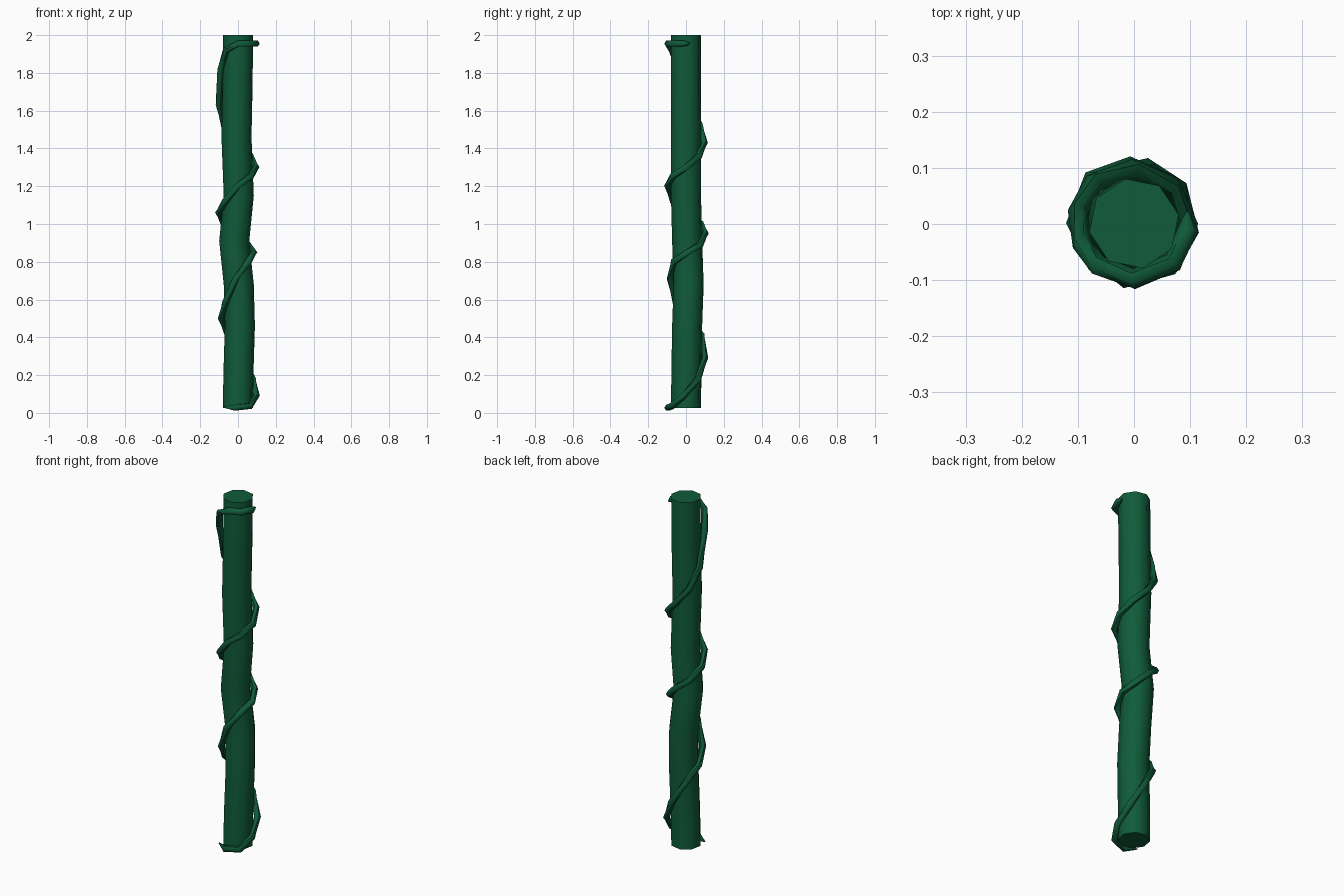
import bpy, bmesh, math
from mathutils import Vector

if "Cube" in bpy.data.objects:
    bpy.data.objects.remove(bpy.data.objects["Cube"])

green = bpy.data.materials.new("deep green")
green.diffuse_color = (0.005, 0.105, 0.042, 1)
green.use_nodes = True
green.node_tree.nodes["Principled BSDF"].inputs["Base Color"].default_value = green.diffuse_color

# Trunk centre line: x, y, z
AXIS = [(0, 0, 0.025), (0.002, 0.002, 0.2), (0.010, 0.006, 0.46), (0.004, 0.014, 0.68),
        (-0.020, 0.006, 0.91), (0.004, 0.0, 1.15), (-0.008, 0.0, 1.46),
        (-0.002, 0.001, 1.75), (0, 0.001, 2.0)]
# Vine path: angle in degrees (0 = right, 90 = back), height
VINE = [(-140, 0.03), (-100, 0.027), (-50, 0.036), (-8, 0.09), (38, 0.175), (80, 0.29),
        (128, 0.41), (180, 0.5), (220, 0.58), (262, 0.71), (310, 0.80), (360, 0.85),
        (405, 0.89), (445, 0.95), (490, 1.0), (540, 1.06), (585, 1.12), (630, 1.205),
        (675, 1.255), (720, 1.30), (765, 1.36), (808, 1.43), (852, 1.52), (888, 1.63),
        (922, 1.82), (950, 1.92), (990, 1.955), (1035, 1.955), (1075, 1.955), (1092, 1.955)]


def centre(z):
    z = min(max(z, AXIS[0][2]), AXIS[-1][2])
    for a, b in zip(AXIS, AXIS[1:]):
        if z <= b[2]:
            return Vector(a).lerp(Vector(b), (z - a[2]) / (b[2] - a[2]))
    return Vector(AXIS[-1])


def loft(name, rings):
    """Skin a list of equal rings and cap both ends."""
    bm = bmesh.new()
    rows = [[bm.verts.new(p) for p in r] for r in rings]
    n = len(rows[0])
    for a, b in zip(rows, rows[1:]):
        for i in range(n):
            j = (i + 1) % n
            bm.faces.new((a[i], a[j], b[j], b[i]))
    bm.faces.new(rows[0][::-1])
    bm.faces.new(rows[-1])
    bmesh.ops.recalc_face_normals(bm, faces=bm.faces)
    me = bpy.data.meshes.new(name)
    bm.to_mesh(me)
    bm.free()
    me.materials.append(green)
    ob = bpy.data.objects.new(name, me)
    bpy.context.collection.objects.link(ob)
    bpy.ops.object.select_all(action='DESELECT')
    ob.select_set(True)
    bpy.context.view_layer.objects.active = ob
    bpy.ops.object.shade_smooth_by_angle(angle=math.radians(60))
    return ob


# Trunk: eight-sided, gently bent
loft("trunk", [[Vector(c) + 0.081 * Vector((math.cos(a), math.sin(a), 0))
                for a in (math.radians(11 + 45 * k) for k in range(8))] for c in AXIS])

# Vine: six-sided tube winding around the trunk, tapering at the ends
pts, radial = [], []
for deg, z in VINE:
    a = math.radians(deg)
    out = Vector((math.cos(a), math.sin(a), 0))
    c = centre(z)
    c.z = z
    pts.append(c + out * 0.098)
    radial.append(out)
rings = []
last = len(pts) - 1
for i, p in enumerate(pts):
    t = (pts[min(i + 1, last)] - pts[max(i - 1, 0)]).normalized()
    out = (radial[i] - t * radial[i].dot(t)).normalized()
    side = t.cross(out)
    r = 0.003 if i in (0, last) else 0.018
    rings.append([p + r * (math.cos(k * math.pi / 3) * out + math.sin(k * math.pi / 3) * side)
                  for k in range(6)])
loft("vine", rings)
